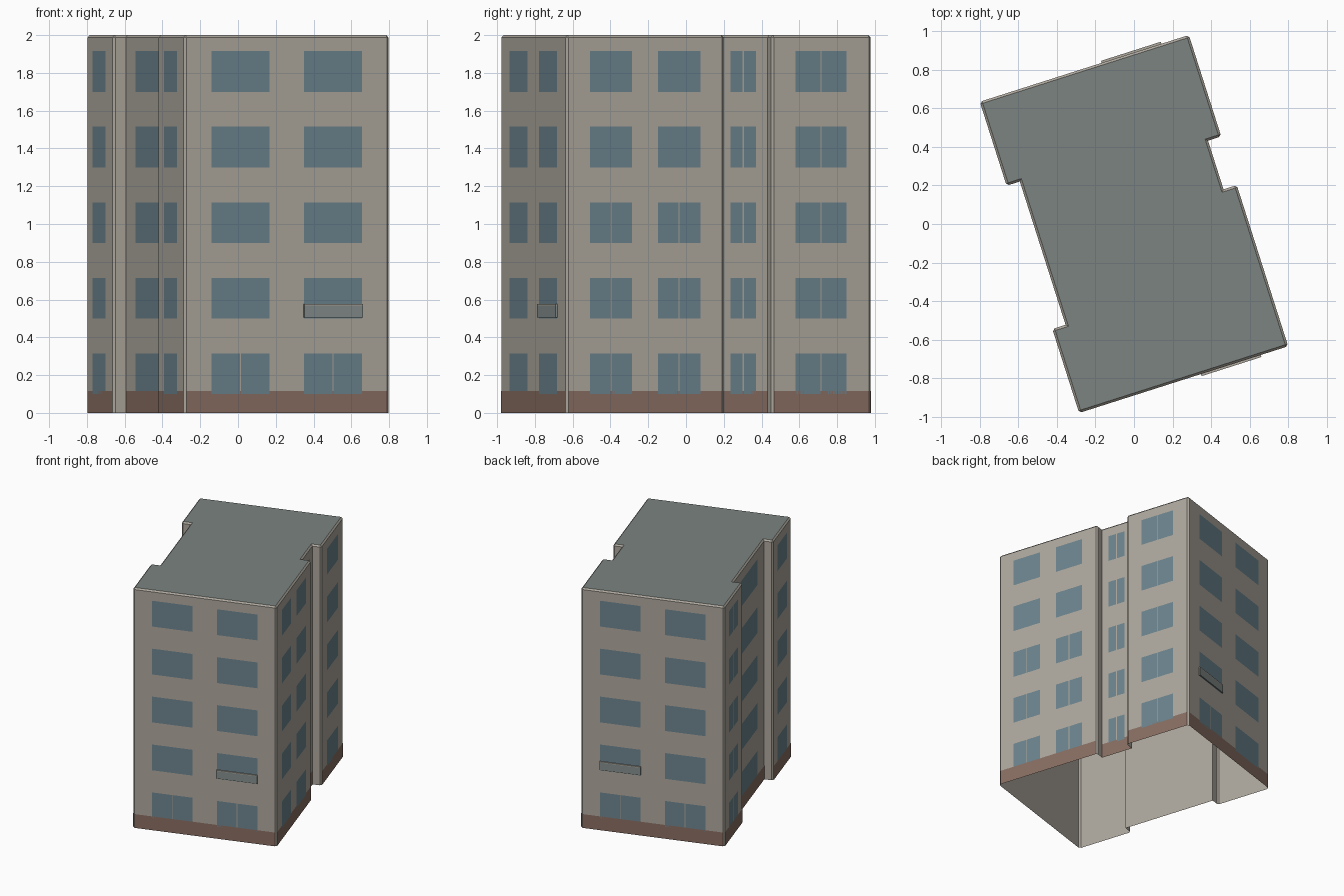
import bpy, bmesh, math
from mathutils import Matrix, Vector

if "Cube" in bpy.data.objects:
    bpy.data.objects.remove(bpy.data.objects["Cube"])

ROT = Matrix.Rotation(math.radians(17.7), 4, 'Z')
HX, HY, REC = 0.569, 0.847, 0.497   # half width, half depth, recessed wall distance
H, EPS, BEV = 2.0, 0.002, 0.012


def material(name, col):
    m = bpy.data.materials.new(name)
    m.diffuse_color = (*col, 1)
    m.use_nodes = True
    m.node_tree.nodes["Principled BSDF"].inputs["Base Color"].default_value = m.diffuse_color
    return m


WALL = material("wall", (0.42, 0.39, 0.34))
ROOF = material("roof", (0.20, 0.23, 0.22))
GLASS = material("glass", (0.15, 0.23, 0.27))
BRICK = material("brick", (0.25, 0.155, 0.12))
RAIL = material("rail", (0.23, 0.27, 0.26))


def finish(name, bm, *mats):
    bm.transform(ROT)
    me = bpy.data.meshes.new(name)
    bm.to_mesh(me)
    bm.free()
    for m in mats:
        me.materials.append(m)
    ob = bpy.data.objects.new(name, me)
    bpy.context.collection.objects.link(ob)
    return ob


# Shell: extruded footprint with side recesses, open underneath
outline = [(-HX, -HY), (HX, -HY), (HX, 0.03), (REC, 0.03), (REC, 0.295), (HX, 0.295),
           (HX, HY), (-HX, HY), (-HX, 0.39), (-REC, 0.39), (-REC, -0.39), (-HX, -0.39)]
bm = bmesh.new()
low = [bm.verts.new((x, y, 0)) for x, y in outline]
top = [bm.verts.new((x, y, H)) for x, y in outline]
n = len(outline)
for i in range(n):
    j = (i + 1) % n
    bm.faces.new((low[i], low[j], top[j], top[i]))
bm.faces.new(top).material_index = 1
bm.normal_update()
edges = [e for e in bm.edges if len(e.link_faces) == 2 and e.is_convex]
bmesh.ops.bevel(bm, geom=edges, offset=BEV, offset_type='OFFSET', segments=1,
                affect='EDGES', material=0)
finish("building_shell", bm, WALL, ROOF)


# Flat panel on a facade; a..b runs left to right seen from outside
def panel(bm, normal, dist, a, b, z0, z1):
    nv = Vector((normal[0], normal[1], 0))
    tv = Vector((-nv.y, nv.x, 0))
    o = nv * (dist + EPS)
    bm.faces.new([bm.verts.new(o + tv * p + Vector((0, 0, z)))
                  for p, z in ((a, z0), (b, z0), (b, z1), (a, z1))])


FRONT, BACK, RIGHT, LEFT = (0, -1), (0, 1), (1, 0), (-1, 0)

# Windows: (side, wall distance, centre, half width, number of floors with split panes)
columns = [
    (FRONT, HY, -0.257, 0.16, 1), (FRONT, HY, 0.257, 0.16, 1),
    (BACK, HY, -0.257, 0.16, 1), (BACK, HY, 0.257, 0.16, 1),
    (RIGHT, HX, -0.599, 0.118, 3), (RIGHT, HX, -0.221, 0.118, 3),
    (RIGHT, REC, 0.159, 0.071, 5), (RIGHT, HX, 0.569, 0.142, 5),
    (LEFT, HX, -0.63, 0.115, 5), (LEFT, REC, 0.0, 0.22, 0), (LEFT, HX, 0.615, 0.115, 0),
]
bm = bmesh.new()
for side, d, c, hw, split in columns:
    for floor in range(5):
        z = 0.10 + 0.4 * floor
        if floor < split:
            panel(bm, side, d, c - hw, c - 0.003, z, z + 0.215)
            panel(bm, side, d, c + 0.003, c + hw, z, z + 0.215)
        else:
            panel(bm, side, d, c - hw, c + hw, z, z + 0.215)
finish("windows", bm, GLASS)

# Brick plinth strips along the main facades
strips = [
    (FRONT, HY, -HX, HX), (BACK, HY, -HX, HX),
    (RIGHT, HX, -HY, 0.03), (RIGHT, HX, 0.295, HY), (RIGHT, REC, 0.03, 0.295),
    (LEFT, HX, -HY, -0.39), (LEFT, HX, 0.39, HY), (LEFT, REC, -0.39, 0.39),
]
bm = bmesh.new()
for side, d, a, b in strips:
    trim = 0 if d == REC else BEV
    panel(bm, side, d, a + trim, b - trim, 0, 0.115)
finish("plinth", bm, BRICK)

# Low window guards on the first floor, front and back
for name, sy in (("front_window_guard", -1), ("back_window_guard", 1)):
    for part, z, h, mat in (("", 0.537, 0.062, RAIL), ("_cap", 0.572, 0.008, WALL)):
        bm = bmesh.new()
        bmesh.ops.create_cube(bm, size=1, matrix=Matrix.Translation((0.257, sy * (HY + 0.005), z))
                              @ Matrix.Diagonal((0.325, 0.012, h, 1)))
        finish(name + part, bm, mat)
